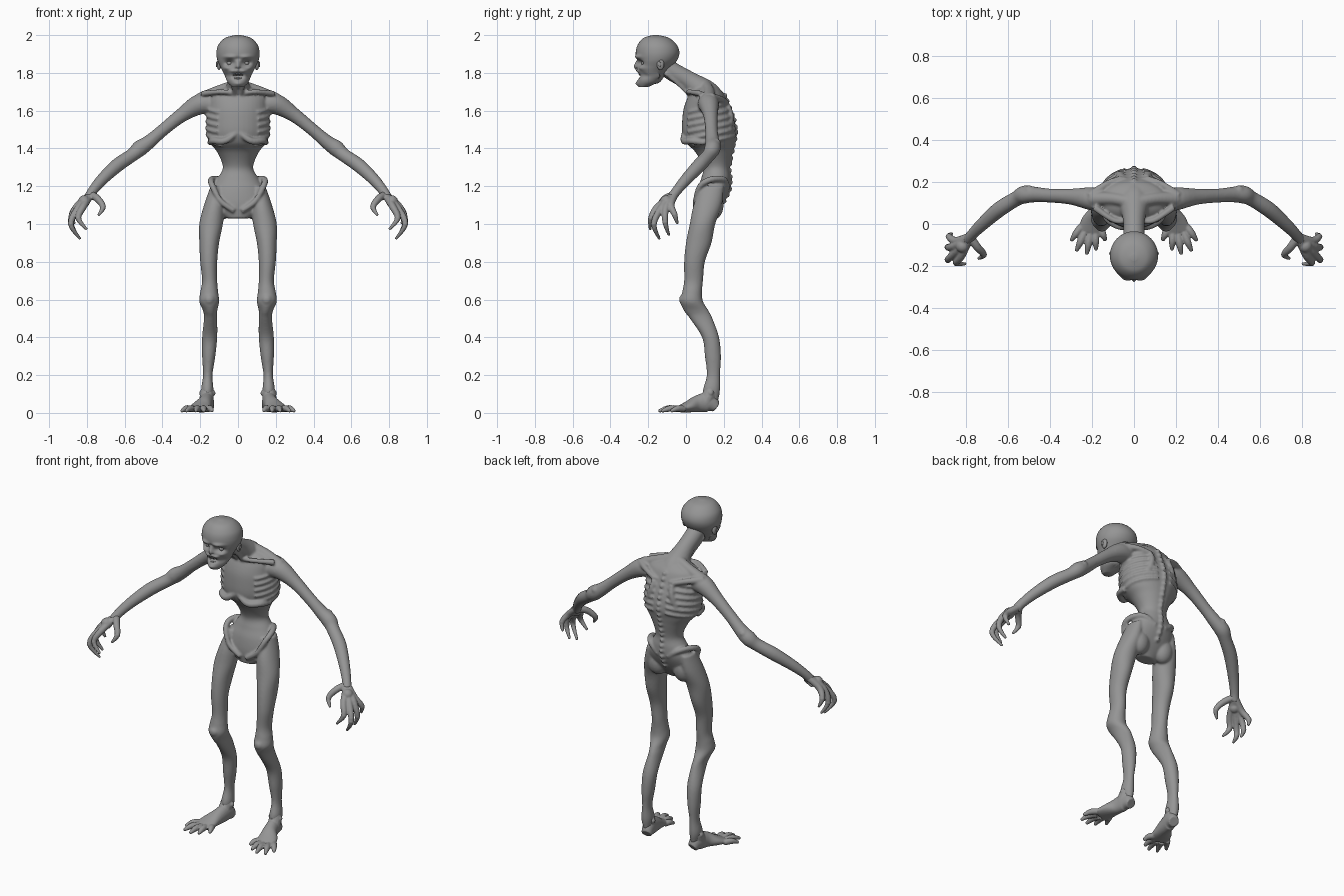
import bpy, bmesh, math
from mathutils import Vector, Matrix

cube = bpy.data.objects.get("Cube")
if cube:
    bpy.data.objects.remove(cube, do_unlink=True)

skin = bpy.data.materials.new("grey skin")
skin.use_nodes = True
colour = (0.3, 0.3, 0.3, 1)
skin.diffuse_color = colour
skin.node_tree.nodes["Principled BSDF"].inputs["Base Color"].default_value = colour


def spline(rows, steps):
    """Smooth curve through rows of numbers."""
    out = []
    last = len(rows) - 1
    for i in range(last):
        a, b, c, d = (rows[max(i - 1, 0)], rows[i], rows[i + 1], rows[min(i + 2, last)])
        for k in range(steps):
            t = k / steps
            out.append([q + t / 2 * (r - p + t * (2 * p - 5 * q + 4 * r - e + t * (3 * (q - r) + e - p)))
                        for p, q, r, e in zip(a, b, c, d)])
    return out + [list(rows[-1])]


def skin_rings(bm, rings):
    """Bridge rings of points and close both ends."""
    rings = [[bm.verts.new(p) for p in ring] for ring in rings]
    n = len(rings[0])
    for low, high in zip(rings, rings[1:]):
        for i in range(n):
            j = (i + 1) % n
            bm.faces.new((low[i], low[j], high[j], high[i]))
    bm.faces.new(rings[0])
    bm.faces.new(rings[-1])


def oval(row, angle, s=1):
    z, x0, x1, y0, y1 = row
    return Vector((s * ((x0 + x1) / 2 + (x1 - x0) / 2 * math.cos(angle)),
                   (y0 + y1) / 2 + (y1 - y0) / 2 * math.sin(angle), z))


def column(bm, rows, s=1, n=40, steps=6):
    """Level ovals, each row being height, x range and y range."""
    skin_rings(bm, [[oval(r, math.tau * i / n, s) for i in range(n)] for r in spline(rows, steps)])


def tube(bm, points, s=1, n=14, steps=5):
    """Tube along points of x, y, z and one or two radii."""
    rows = spline(points, steps)
    path = [Vector((s * r[0], r[1], r[2])) for r in rows]
    chord = path[-1] - path[0]
    axis = min(range(3), key=lambda k: abs(chord[k]))
    side = Vector([float(k == axis) for k in range(3)])
    rings = []
    for i, row in enumerate(rows):
        t = (path[min(i + 1, len(path) - 1)] - path[max(i - 1, 0)]).normalized()
        side = (side - t * side.dot(t)).normalized()
        other = t.cross(side)
        rings.append([path[i] + side * row[3] * math.cos(a) + other * row[-1] * math.sin(a)
                      for a in (math.tau * k / n for k in range(n))])
    skin_rings(bm, rings)


def ball(bm, centre, radius, scale=(1, 1, 1)):
    matrix = Matrix.Translation(centre) @ Matrix.Diagonal((*scale, 1))
    bmesh.ops.create_icosphere(bm, subdivisions=3, radius=radius, matrix=matrix)


def finish(bm, name, voxel=0, rounds=3):
    bmesh.ops.recalc_face_normals(bm, faces=bm.faces[:])
    mesh = bpy.data.meshes.new(name)
    bm.to_mesh(mesh)
    bm.free()
    mesh.materials.append(skin)
    mesh.shade_smooth()
    obj = bpy.data.objects.new(name, mesh)
    bpy.context.collection.objects.link(obj)
    if voxel:
        fuse = obj.modifiers.new("fuse", 'REMESH')
        fuse.mode = 'VOXEL'
        fuse.voxel_size = voxel
        fuse.use_smooth_shade = True
        soften = obj.modifiers.new("soften", 'SMOOTH')
        soften.factor = 0.5
        soften.iterations = rounds
    return obj


# Torso with chest, hollow waist and pelvis
body = bmesh.new()
trunk = [(z, -w, w, front, back) for z, w, front, back in (
    (1.73, .06, .06, .16), (1.69, .15, .02, .2), (1.62, .16, -.01, .23), (1.55, .165, -.02, .255),
    (1.48, .165, -.02, .265), (1.43, .15, 0, .255), (1.38, .11, .05, .245), (1.3, .08, .09, .23),
    (1.24, .11, .08, .235), (1.18, .14, .06, .23), (1.1, .14, .05, .19), (1.03, .06, .06, .14))]
column(body, trunk)
dense = spline(trunk, 12)


def on_trunk(z, angle):
    return oval(min(dense, key=lambda r: abs(r[0] - z)), angle)


# Neck and spine
tube(body, [(0, -.12, 1.84, .05), (0, -.06, 1.8, .05), (0, .02, 1.755, .052),
            (0, .1, 1.69, .075), (0, .15, 1.62, .08)], n=24)
for i in range(18):
    ball(body, on_trunk(1.12 + i * .033, math.pi / 2), .014)

for s in (1, -1):
    # Ribs slope down toward the front
    for i in range(6):
        rib = []
        for k in range(10):
            angle = math.radians(75 - k * 14)
            p = on_trunk(1.47 + i * .035 - k * .006, angle)
            rib.append((p.x, p.y, 1.47 + i * .035 - k * .006, .009))
        tube(body, rib, s, n=8, steps=2)
    # Rib margin, collar bone, neck tendon, shoulder ridge and shoulder blade
    tube(body, [(.01, -.01, 1.48, .014), (.07, -.01, 1.44, .018), (.13, .03, 1.44, .018), (.15, .1, 1.43, .014)], s)
    tube(body, [(.015, .02, 1.69, .014), (.09, .015, 1.7, .013), (.19, .08, 1.69, .016)], s)
    tube(body, [(.045, -.11, 1.8, .012), (.03, -.04, 1.74, .01), (.015, .02, 1.68, .01)], s)
    tube(body, [(0, .1, 1.74, .03), (.1, .12, 1.705, .03), (.2, .12, 1.66, .035)], s)
    tube(body, [(.06, .22, 1.63, .015), (.07, .235, 1.57, .018), (.1, .225, 1.49, .014)], s)
    tube(body, [(.06, .215, 1.64, .016), (.13, .19, 1.66, .016), (.21, .13, 1.67, .025)], s)
    # Hip bone
    tube(body, [(.03, .22, 1.19, .016), (.1, .2, 1.235, .016), (.14, .13, 1.235, .017),
                (.135, .075, 1.2, .016), (.09, .05, 1.12, .014), (.02, .055, 1.07, .016)], s)
    # Buttock
    ball(body, (s * .085, .145, 1.1), .06, (1, .9, 1.3))
    # Leg
    column(body, [(1.2, .08, .145, .08, .2), (1.1, .07, .18, .04, .19), (1, .08, .205, .02, .155),
                  (.9, .1, .205, 0, .135), (.8, .11, .2, -.01, .1), (.7, .11, .19, -.01, .09),
                  (.64, .105, .2, -.02, .085), (.59, .1, .205, -.03, .09), (.54, .11, .185, -.01, .12),
                  (.5, .11, .18, .02, .14), (.4, .11, .19, .085, .175), (.3, .12, .19, .1, .185),
                  (.2, .135, .185, .11, .18), (.12, .13, .195, .09, .18), (.06, .14, .18, .1, .17)], s, n=28)
    ball(body, (s * .152, -.005, .6), .032)
    # Arm
    tube(body, [(.13, .11, 1.63, .05), (.2, .12, 1.635, .055), (.3, .13, 1.575, .038), (.4, .135, 1.495, .033),
                (.47, .14, 1.435, .037), (.52, .14, 1.4, .043), (.56, .12, 1.365, .036), (.64, .07, 1.31, .037),
                (.72, 0, 1.235, .031), (.77, -.05, 1.175, .026), (.79, -.075, 1.14, .026)], s, n=20)
    ball(body, (s * .5, .16, 1.43), .024)
finish(body, "body", .0065, 4)

for side, s in (("left", 1), ("right", -1)):
    # Hand with curled fingers
    hand = bmesh.new()
    wrist = (.78, -.06, 1.155)
    for knuckle, joint, tip in (
            ((.82, -.15, 1.09), (.845, -.185, 1.03), (.8, -.19, .97)),
            ((.845, -.13, 1.085), (.885, -.17, 1), (.835, -.14, .92)),
            ((.855, -.105, 1.09), (.885, -.11, 1.01), (.85, -.09, .94)),
            ((.845, -.08, 1.1), (.88, -.06, 1.05), (.865, -.045, 1)),
            ((.745, -.11, 1.135), (.715, -.145, 1.09), (.74, -.165, 1.045))):
        tube(hand, [(*wrist, .02), (*knuckle, .019), (*joint, .015), (*tip, .007)], s)
        ball(hand, (s * knuckle[0], *knuckle[1:]), .019)
        ball(hand, (s * joint[0], *joint[1:]), .016)
    ball(hand, (s * .815, -.105, 1.12), .032)
    finish(hand, side + "_hand", .0045, 2)

    # Foot with splayed toes
    foot = bmesh.new()
    tube(foot, [(.155, .16, .03, .028, .03), (.163, .12, .055, .052, .036), (.175, .06, .047, .045, .04),
                (.195, .01, .032, .03, .055), (.21, -.04, .02, .017, .06)], s, n=24)
    tube(foot, [(.16, .135, .15, .027), (.165, .125, .1, .036), (.17, .1, .05, .035)], s)
    for x in (.135, .19):
        ball(foot, (s * x, .13, .105), .016)
    for base, tip in (((.16, -.02), (.135, -.08)), ((.185, -.04), (.18, -.125)), ((.21, -.05), (.225, -.145)),
                      ((.235, -.04), (.275, -.13)), ((.25, -.01), (.3, -.08))):
        middle = [(a + b) / 2 for a, b in zip(base, tip)]
        tube(foot, [(*base, .02, .017), (*middle, .023, .017), (*tip, .009, .008)], s)
    finish(foot, side + "_foot", .0045, 2)

# Head, with the face pushed in and out
head = bmesh.new()
column(head, [(z, -w, w, front, back) for z, w, front, back in (
    (1.725, .03, -.25, -.2), (1.75, .055, -.258, -.14), (1.79, .072, -.26, -.11), (1.83, .092, -.26, -.075),
    (1.87, .11, -.262, -.045), (1.91, .114, -.266, -.035), (1.95, .103, -.255, -.05),
    (1.985, .068, -.225, -.09), (2, .015, -.175, -.145))], n=112, steps=11)
features = (  # x, z, width, height, depth
    (.045, 1.853, .024, .015, .026), (.045, 1.885, .03, .011, -.012), (0, 1.875, .012, .01, .006),
    (0, 1.835, .012, .022, -.016), (.009, 1.822, .006, .006, .012), (0, 1.783, .03, .015, .032),
    (.03, 1.81, .015, .008, -.008), (.065, 1.825, .018, .012, -.01), (.06, 1.785, .016, .018, .014),
    (0, 1.742, .025, .012, -.01))
for v in head.verts:
    if v.co.y < -.15:
        x, z = abs(v.co.x), v.co.z
        v.co.y += sum(d * math.exp(-((x - fx) / w) ** 2 - ((z - fz) / h) ** 2) for fx, fz, w, h, d in features)
finish(head, "head")

# Eyes and ears
for side, s in (("left", 1), ("right", -1)):
    eye = bmesh.new()
    ball(eye, (s * .045, -.222, 1.852), .014)
    finish(eye, side + "_eye")
    ear = bmesh.new()
    ball(ear, (s * .1, -.135, 1.845), .03, (.4, .65, 1))
    ball(ear, (s * .113, -.14, 1.845), .012, (.4, .7, 1.2))
    finish(ear, side + "_ear")

# Teeth in two rows
teeth = bmesh.new()
for i in range(-3, 4):
    x = i * .008
    for z, turn in ((1.793, math.pi), (1.768, 0)):
        spot = Matrix.Translation((x, -.248 + 10 * x * x, z)) @ Matrix.Rotation(turn, 4, 'X')
        bmesh.ops.create_cone(teeth, cap_ends=True, segments=8, radius1=.0045, radius2=.001, depth=.016, matrix=spot)
finish(teeth, "teeth")
